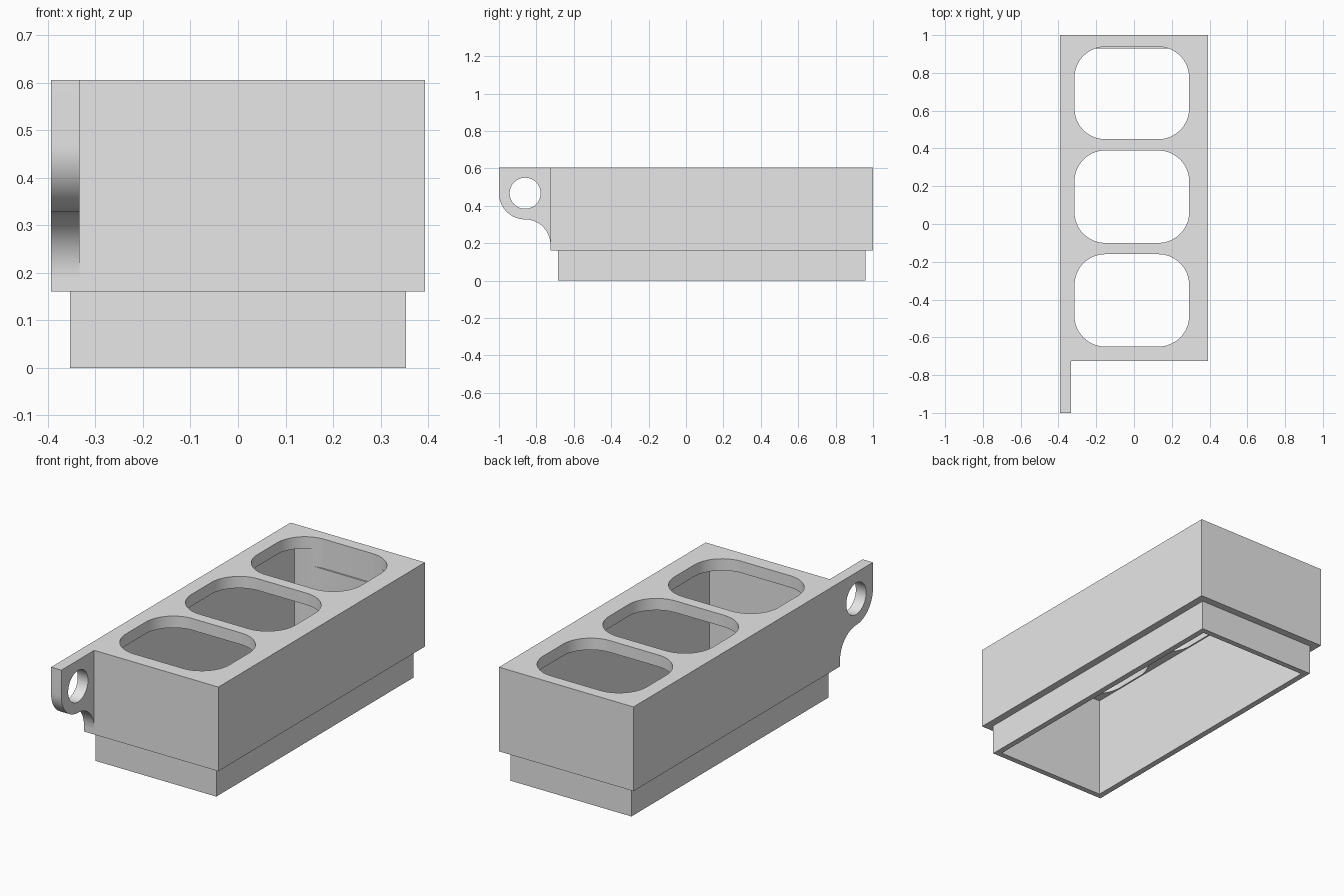
import bpy, bmesh
from math import sin, cos, radians
from mathutils import Vector

cube = bpy.data.objects.get("Cube")
if cube:
    bpy.data.objects.remove(cube, do_unlink=True)

# One plain material for everything
grey = bpy.data.materials.new("light grey")
grey.use_nodes = True
grey.diffuse_color = (0.8, 0.8, 0.8, 1)
grey.node_tree.nodes["Principled BSDF"].inputs["Base Color"].default_value = (0.8, 0.8, 0.8, 1)


def loft(name, rings):
    """Closed solid through a list of rings with equal point counts."""
    bm = bmesh.new()
    loops = [[bm.verts.new(p) for p in ring] for ring in rings]
    count = len(loops[0])
    for low, high in zip(loops, loops[1:]):
        for i in range(count):
            j = (i + 1) % count
            bm.faces.new((low[i], low[j], high[j], high[i]))
    bm.faces.new(loops[0][::-1])
    bm.faces.new(loops[-1])
    bmesh.ops.recalc_face_normals(bm, faces=bm.faces)
    mesh = bpy.data.meshes.new(name)
    bm.to_mesh(mesh)
    bm.free()
    mesh.materials.append(grey)
    obj = bpy.data.objects.new(name, mesh)
    bpy.context.collection.objects.link(obj)
    return obj


def rect(half_x, y0, y1, z):
    return [Vector(p) for p in ((-half_x, y0, z), (half_x, y0, z),
                                (half_x, y1, z), (-half_x, y1, z))]


def arc(cx, cy, r, start, end, steps=16):
    angles = [radians(start + (end - start) * i / steps) for i in range(steps + 1)]
    return [(cx + r * cos(a), cy + r * sin(a)) for a in angles]


def rounded_rect(x0, x1, y0, y1, r):
    corners = ((x1 - r, y0 + r, -90), (x1 - r, y1 - r, 0),
               (x0 + r, y1 - r, 90), (x0 + r, y0 + r, 180))
    return [p for cx, cy, a in corners for p in arc(cx, cy, r, a, a + 90)]


def cut(obj, cutter):
    """Subtract the cutter from the object, then discard the cutter."""
    cutter.hide_render = True
    mod = obj.modifiers.new("cut", 'BOOLEAN')
    mod.operation, mod.solver, mod.object = 'DIFFERENCE', 'EXACT', cutter
    select(obj)
    bpy.ops.object.modifier_apply(modifier=mod.name)
    bpy.data.objects.remove(cutter, do_unlink=True)


def select(obj):
    bpy.ops.object.select_all(action='DESELECT')
    obj.select_set(True)
    bpy.context.view_layer.objects.active = obj


# Stepped housing: narrow skirt below, wide box above
TOP, STEP, FRONT, HALF = 0.605, 0.16, -0.725, 0.393
housing = loft("housing", [
    rect(0.353, -0.685, 0.96, 0), rect(0.353, -0.685, 0.96, STEP),
    rect(HALF, FRONT, 1, STEP), rect(HALF, FRONT, 1, TOP)])

# Cavity open at the bottom
cut(housing, loft("cavity_cutter", [rect(0.322, -0.655, 0.93, z) for z in (-0.1, 0.543)]))

# Three rounded openings in the top plate
for i in range(3):
    y = -0.649 + i * 0.549
    outline = rounded_rect(-0.315, 0.292, y, y + 0.489, 0.163)
    cut(housing, loft("opening_cutter", [[Vector((x, yy, z)) for x, yy in outline]
                                         for z in (0.45, 0.7)]))

# Hanging tab: round nose, concave fillet back into the housing
PIVOT_Y, PIVOT_Z = -0.86, 0.467
profile = [(FRONT, TOP), (-1, TOP)]
profile += arc(PIVOT_Y, PIVOT_Z, 0.14, 180, 270)
profile += arc(PIVOT_Y, 0.192, 0.135, 90, 0)[1:]
tab = loft("hanging_tab", [[Vector((x, y, z)) for y, z in profile] for x in (-HALF, -0.333)])
hole = arc(PIVOT_Y, PIVOT_Z, 0.083, 0, 360, 48)[:-1]
cut(tab, loft("hole_cutter", [[Vector((x, y, z)) for y, z in hole] for x in (-0.5, -0.2)]))

for obj in (housing, tab):
    select(obj)
    bpy.ops.object.shade_smooth_by_angle(angle=radians(30))
